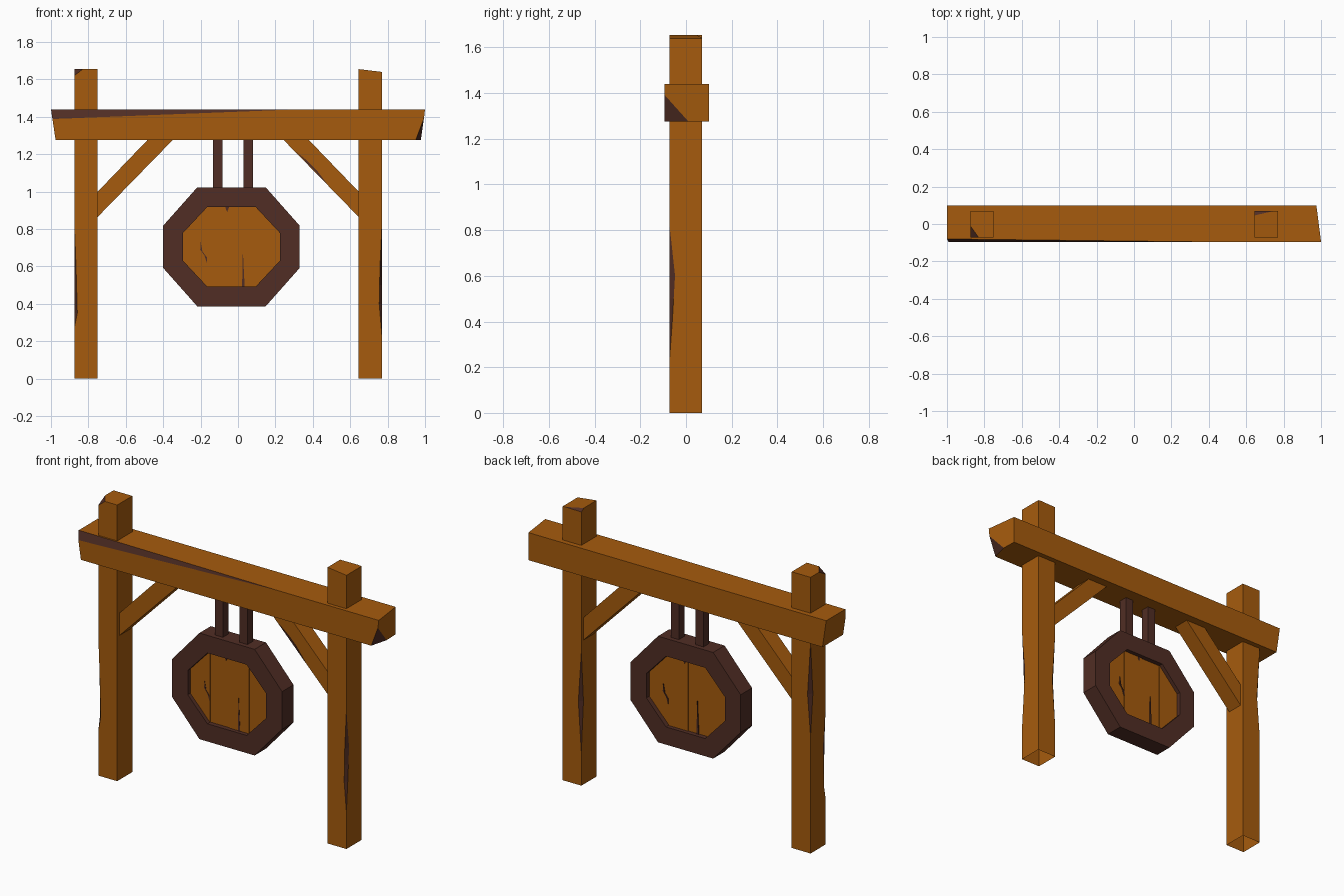
import bpy, bmesh
from mathutils import Vector as V

if "Cube" in bpy.data.objects:
    bpy.data.objects.remove(bpy.data.objects["Cube"])


def material(name, rgb):
    m = bpy.data.materials.new(name)
    m.diffuse_color = (*rgb, 1)
    m.use_nodes = True
    m.node_tree.nodes["Principled BSDF"].inputs["Base Color"].default_value = m.diffuse_color
    return m


ORANGE = material("orange_wood", (0.38, 0.105, 0.004))
DARK = material("dark_wood", (0.082, 0.027, 0.018))


def finish(bm, name, mats):
    bmesh.ops.recalc_face_normals(bm, faces=bm.faces[:])
    me = bpy.data.meshes.new(name)
    bm.to_mesh(me)
    bm.free()
    for m in mats:
        me.materials.append(m)
    ob = bpy.data.objects.new(name, me)
    bpy.context.collection.objects.link(ob)
    return ob


def loft(bm, rings):
    """Join closed rings of points with quads; returns the vertex rings."""
    vs = [[bm.verts.new(p) for p in r] for r in rings]
    n = len(vs[0])
    faces = []
    for a, b in zip(vs, vs[1:]):
        for i in range(n):
            j = (i + 1) % n
            faces.append(bm.faces.new((a[i], a[j], b[j], b[i])))
    return vs, faces


def prism(name, pts, y0, y1, mat):
    """Extrude an (x, z) outline along y."""
    bm = bmesh.new()
    vs, _ = loft(bm, [[(x, y, z) for x, z in pts] for y in (y0, y1)])
    for ring in vs:
        bm.faces.new(ring)
    return finish(bm, name, [mat])


def chip(bm, a, b, c, inside):
    """Slice a corner off through three points and cap it in dark wood."""
    a, b, c = V(a), V(b), V(c)
    n = (b - a).cross(c - a).normalized()
    if n.dot(V(inside) - a) > 0:
        n = -n
    r = bmesh.ops.bisect_plane(bm, geom=bm.verts[:] + bm.edges[:] + bm.faces[:],
                               dist=1e-5, plane_co=a, plane_no=n, clear_outer=True)
    edges = [e for e in r["geom_cut"] if isinstance(e, bmesh.types.BMEdge)]
    for f in bmesh.ops.contextual_create(bm, geom=edges)["faces"]:
        f.material_index = 1


def post(name, x0, x1, ztop, wear, cut):
    """Open-bottomed post; wear = {corner: [(z, dx, dy), ...]} chamfers worn edges."""
    y0, y1 = -0.073, 0.07
    corners = [(x0, y0), (x1, y0), (x1, y1), (x0, y1)]
    levels = sorted({0, 1.655} | {p[0] for w in wear.values() for p in w})

    def depth(k, z):
        w = wear.get(k, [])
        for a, b in zip(w, w[1:]):
            if a[0] <= z <= b[0]:
                t = (z - a[0]) / (b[0] - a[0])
                return a[1] + t * (b[1] - a[1]), a[2] + t * (b[2] - a[2])
        return 0, 0

    rings = []
    for z in levels:
        ring = []
        for k, (x, y) in enumerate(corners):
            dx, dy = depth(k, z)
            zz = z if z < 1.6 else (ztop[0] if x == x0 else ztop[1])
            px = (x + (dx if x == x0 else -dx), y, zz)
            py = (x, y + (dy if y == y0 else -dy), zz)
            ring += [py, px] if k in (0, 2) else [px, py]
        rings.append(ring)
    bm = bmesh.new()
    vs, faces = loft(bm, rings)
    for i, f in enumerate(faces):
        f.material_index = 1 if i % 8 % 2 == 0 else 0
    bm.faces.new(vs[-1])
    bmesh.ops.remove_doubles(bm, verts=bm.verts[:], dist=1e-5)
    chip(bm, *cut, inside=((x0 + x1) / 2, 0, 0.8))
    finish(bm, name, [ORANGE, DARK])


# Posts with worn edges and chipped tops
post("left_post", -0.875, -0.75, (1.655, 1.655),
     {0: [(0.27, 0, 0), (0.35, 0.016, 0.015), (0.6, 0.009, 0.025), (0.83, 0, 0)],
      3: [(0.7, 0, 0), (0.95, 0.02, 0.022), (1.26, 0, 0)]},
     ((-0.875, -0.01, 1.655), (-0.83, -0.073, 1.655), (-0.875, -0.073, 1.62)))
post("right_post", 0.645, 0.77, (1.655, 1.64),
     {1: [(0.22, 0, 0), (0.4, 0.015, 0.013), (0.6, 0.011, 0.025), (0.83, 0, 0)],
      3: [(0.2, 0, 0), (0.5, 0.02, 0.02), (0.8, 0, 0)]},
     ((0.645, 0.046, 1.655), (0.75, 0.07, 1.6424), (0.645, 0.07, 1.64)))

# Cross beam with skewed ends, a long top chip and a corner chip
bm = bmesh.new()
yf, yb, zb, zt = -0.095, 0.1, 1.275, 1.44
vs, _ = loft(bm, [[(-0.975, yf, zb), (-0.975, yb, zb), (-1, yb, zt), (-1, yf, zt)],
                  [(0.98, yf, zb), (0.975, yb, zb), (0.975, yb, zt), (1, yf, zt)]])
for ring in vs:
    bm.faces.new(ring)
chip(bm, (-1, -0.08, zt), (-1, yf, 1.388), (0.32, yf, zt), (0, 0, 1.35))
chip(bm, (0.995, yf, 1.395), (0.95, yf, zb), (0.977, 0.01, zb), (0, 0, 1.35))
finish(bm, "cross_beam", [ORANGE, DARK])

# Diagonal braces, mirrored about the middle of the posts
CX = -0.0525
brace = [(-0.75, 0.865), (-0.35, 1.275), (-0.485, 1.275), (-0.75, 1.0)]
prism("left_brace", brace, -0.05, 0.05, ORANGE)
prism("right_brace", [(2 * CX - x, z) for x, z in brace], -0.05, 0.05, ORANGE)
prism("brace_wear", [(0.31, 1.214), (0.48, 1.037), (0.42, 1.115), (0.37, 1.165)],
      -0.053, -0.045, DARK)

# Hanging sign: octagonal frame
SX, SZ = -0.035, 0.705


def octagon(w, h, tw, sh, y):
    q = [(w, -sh), (w, sh), (tw, h), (-tw, h), (-w, sh), (-w, -sh), (-tw, -h), (tw, -h)]
    return [(SX + x, y, SZ + z) for x, z in q]


bm = bmesh.new()
OUT, INN, T = (0.365, 0.318, 0.183, 0.113), (0.26, 0.212, 0.13, 0.073), 0.054
loft(bm, [octagon(*OUT, -T), octagon(*OUT, T), octagon(*INN, T),
          octagon(*INN, -T), octagon(*OUT, -T)])
bmesh.ops.remove_doubles(bm, verts=bm.verts[:], dist=1e-5)
finish(bm, "sign_frame", [DARK])

# Four sign planks, alternating slightly in thickness
height = {-0.26: 0.073, -0.13: 0.212, 0: 0.212, 0.13: 0.212, 0.26: 0.073}
edges = sorted(height)
for i, (a, b) in enumerate(zip(edges, edges[1:])):
    t = 0.026 if i % 2 else 0.03
    prism(f"sign_plank_{i + 1}",
          [(SX + a, SZ - height[a]), (SX + b, SZ - height[b]),
           (SX + b, SZ + height[b]), (SX + a, SZ + height[a])], -t, t, ORANGE)

# Cracks on the planks, repeated on the back turned half way round
cracks = [
    [(-0.2, 0.735), (-0.19, 0.68), (-0.167, 0.65), (-0.167, 0.62), (-0.18, 0.66), (-0.202, 0.69)],
    [(-0.068, 0.917), (-0.048, 0.917), (-0.058, 0.89)],
    [(0.026, 0.69), (0.032, 0.56), (0.036, 0.493), (0.022, 0.493), (0.024, 0.6)],
]
for i, c in enumerate(cracks):
    prism(f"front_crack_{i + 1}", c, -0.032, -0.024, DARK)
    prism(f"back_crack_{i + 1}", [(2 * SX - x, z) for x, z in c], 0.024, 0.032, DARK)

# Hanger bars
for side, x in (("left", -0.108), ("right", 0.055)):
    r = 0.026
    prism(f"{side}_hanger", [(x - r, 1.02), (x + r, 1.02), (x + r, 1.28), (x - r, 1.28)],
          -r, r, DARK)
